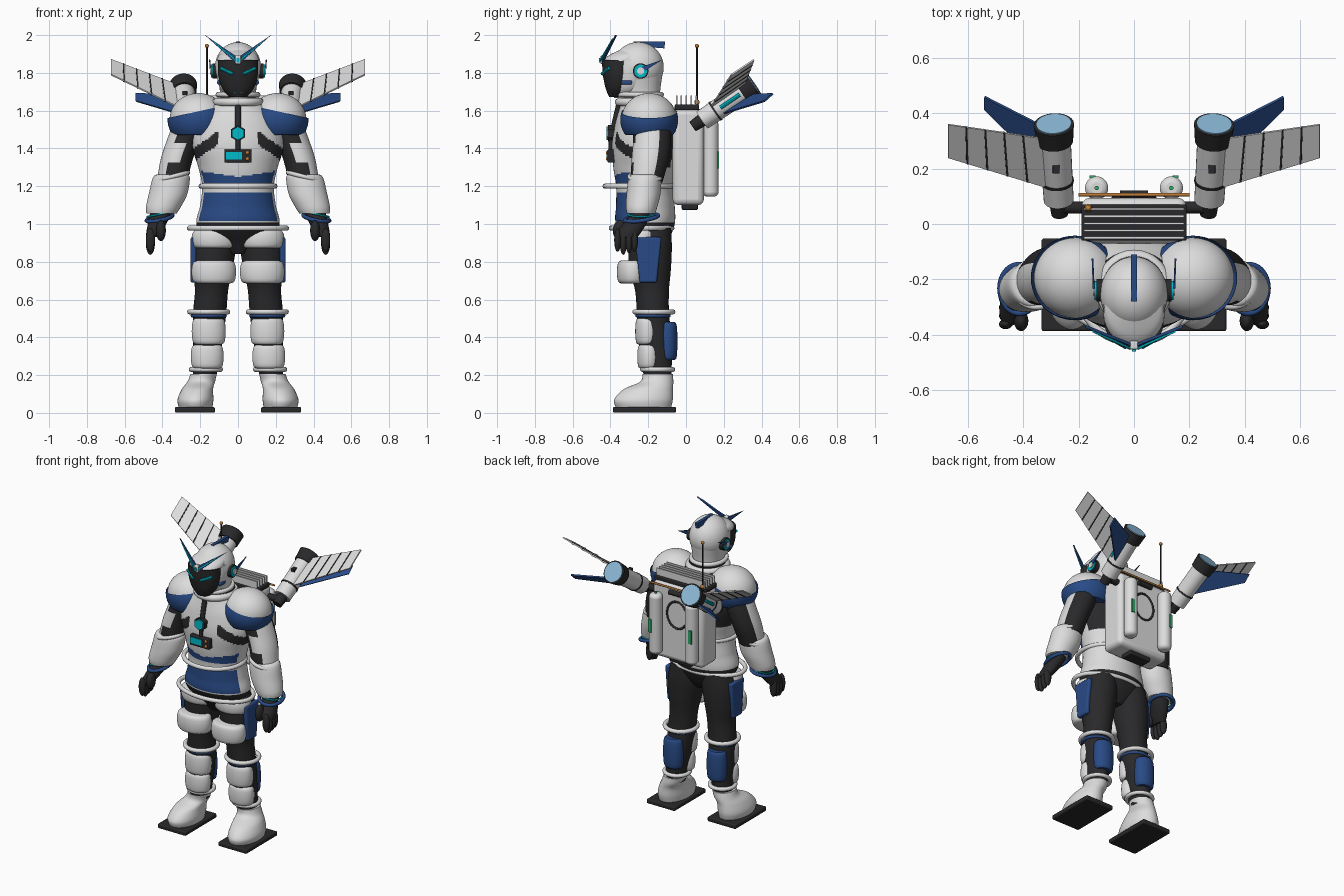
import bpy, bmesh, math
from mathutils import Vector, Matrix

if "Cube" in bpy.data.objects:
    bpy.data.objects.remove(bpy.data.objects["Cube"], do_unlink=True)

def material(name, *rgb):
    m = bpy.data.materials.new(name)
    m.use_nodes = True
    m.diffuse_color = m.node_tree.nodes["Principled BSDF"].inputs["Base Color"].default_value = (*rgb, 1)
    return m

WHITE = material("suit white", .72, .72, .72)
DARK = material("rubber black", .022, .022, .024)
BLUE = material("armour blue", .022, .07, .24)
CYAN = material("glow cyan", .0, .5, .6)
LENS = material("nozzle light blue", .26, .48, .68)
ORANGE = material("copper orange", .5, .2, .04)
GREEN = material("indicator green", .03, .4, .15)

# Turn a bmesh into a shaded object; rule picks a material per face
def finish(name, bm, mats, rule=None, mirror=False, bevel=0):
    bmesh.ops.recalc_face_normals(bm, faces=bm.faces)
    for f in bm.faces:
        f.smooth = True
        f.material_index = rule(f.calc_center_median(), f.normal) if rule else 0
    me = bpy.data.meshes.new(name)
    bm.to_mesh(me)
    bm.free()
    for m in mats if isinstance(mats, tuple) else (mats,):
        me.materials.append(m)
    me.set_sharp_from_angle(angle=math.radians(40))
    ob = bpy.data.objects.new(name, me)
    bpy.context.collection.objects.link(ob)
    if bevel:
        mod = ob.modifiers.new("bevel", 'BEVEL')
        mod.width, mod.segments = bevel, 3
    if mirror:
        ob.modifiers.new("mirror", 'MIRROR').use_mirror_merge = False

# Join rows of points into a capped tube, or a closed loop
def skin(name, rows, loop, mats, rule=None, mirror=False):
    bm = bmesh.new()
    rows = [[bm.verts.new(p) for p in row] for row in rows]
    for lo, hi in zip(rows, rows[1:] + (rows[:1] if loop else [])):
        for i in range(len(lo)):
            bm.faces.new((lo[i - 1], lo[i], hi[i], hi[i - 1]))
    for row in () if loop else (rows[0], rows[-1]):
        bm.faces.new(row)
    finish(name, bm, mats, rule, mirror)

# Smooth stack of elliptical sections given as (x, y, z, rx, ry)
def loft(name, secs, mats, rule=None, mirror=False, n=48, sub=8):
    secs = [Vector(s) for s in secs]
    ends, rows = secs[:1] + secs + secs[-1:], []
    for a, b, c, d in zip(ends, ends[1:], ends[2:], ends[3:]):
        for t in (k / sub for k in range(sub)):
            rows.append(b + (c - a) * (t / 2) + (a * 2 - b * 5 + c * 4 - d) * (t * t / 2)
                        + (b * 3 - a - c * 3 + d) * (t ** 3 / 2))
    turn = [(math.cos(i * math.tau / n), math.sin(i * math.tau / n)) for i in range(n)]
    skin(name, [[(x + rx * u, y + ry * v, z) for u, v in turn] for x, y, z, rx, ry in rows + secs[-1:]],
         False, mats, rule, mirror)

# Mirrored rounded armour segment
def pad(name, x, y, z, rx, ry, h, mat):
    shape = ((-1, .75), (-.8, .93), (0, 1), (.8, .93), (1, .75))
    loft(name, [(x, y, z + h * k, rx * s, ry * s) for k, s in shape], mat, None, True, sub=3)

def ring(name, loc, rx, ry, r, mat, mirror=False, tilt=(0, 0), n=48, m=10):
    rot = Matrix.Translation(loc) @ Matrix.Rotation(tilt[0], 4, 'X') @ Matrix.Rotation(tilt[1], 4, 'Y')
    tube = [(r * math.cos(j * math.tau / m), r * math.sin(j * math.tau / m)) for j in range(m)]
    skin(name, [[rot @ Vector(((rx + o) * math.cos(a), (ry + o) * math.sin(a), h)) for o, h in tube]
                for a in (i * math.tau / n for i in range(n))], True, mat, None, mirror)

def plate(name, pts, thick, mat, mirror=True):
    pts = [Vector(p) for p in pts]
    off = (pts[1] - pts[0]).cross(pts[2] - pts[0]).normalized() * (thick / 2)
    skin(name, [[p + off for p in pts], [p - off for p in pts]], False, mat, None, mirror)

def box(name, loc, size, mat, mirror=False, bevel=.006, taper=1):
    bm = bmesh.new()
    for v in bmesh.ops.create_cube(bm, size=1)["verts"]:
        k = taper if v.co.z < 0 else 1
        v.co = Vector((v.co.x * size[0], v.co.y * size[1] * k, v.co.z * size[2])) + Vector(loc)
    finish(name, bm, mat, None, mirror, bevel)

def rod(name, a, b, r, mat, r2=None, mirror=False, sides=28, bevel=0):
    a, b, bm = Vector(a), Vector(b), bmesh.new()
    place = Matrix.Translation((a + b) / 2) @ (b - a).to_track_quat('Z', 'Y').to_matrix().to_4x4()
    bmesh.ops.create_cone(bm, cap_ends=True, segments=sides, radius1=r, radius2=r2 or r, depth=(b - a).length, matrix=place)
    finish(name, bm, mat, None, mirror, bevel)

# Ellipsoid, flattened below floor and opened above the cut plane
def ball(name, loc, radii, mat, mirror=False, floor=-9, cut=None):
    bm = bmesh.new()
    place = Matrix.Translation(loc) @ Matrix.Diagonal((*radii, 1))
    for v in bmesh.ops.create_uvsphere(bm, u_segments=48, v_segments=32, radius=1, matrix=place)["verts"]:
        v.co.z = max(v.co.z, floor)
    if cut:
        geom = bm.verts[:] + bm.edges[:] + bm.faces[:]
        bmesh.ops.bisect_plane(bm, geom=geom, plane_co=cut[0], plane_no=cut[1], clear_outer=True)
    finish(name, bm, mat, None, mirror)

# Torso: black hips, blue belly and rib band, white chest, black flanks and armpit creases
def torso_rule(c, n):
    x = abs(c.x)
    if c.z < 1.17 or 1.215 < c.z < 1.25 + x * .15:
        return 1 if c.z < 1.01 else 2 if c.y < -.27 and c.z > 1.02 else 0
    crease = x > .1 and c.y < -.2 and abs(c.z - 1.53 + .7 * x) < .035
    return int(crease or c.z > 1.3 and c.y > -.19 and x > .12 or c.z > 1.63)

loft("torso", [(0, -.2, .84, .05, .06), (0, -.2, .9, .17, .1), (0, -.215, 1, .22, .155), (0, -.215, 1.1, .2, .155),
               (0, -.22, 1.2, .19, .15), (0, -.22, 1.3, .21, .165), (0, -.22, 1.42, .245, .172),
               (0, -.215, 1.53, .225, .16), (0, -.22, 1.62, .155, .13), (0, -.23, 1.67, .11, .11)],
     (WHITE, DARK, BLUE), torso_rule, n=128, sub=12)
ring("waist_ring", (0, -.25, 1.2), .195, .178, .014, WHITE)
ring("hip_ring", (0, -.235, .978), .257, .16, .014, WHITE)

# Chest controls
rod("chest_hose_upper", (0, -.35, 1.65), (0, -.385, 1.5), .016, DARK)
rod("chest_hose_lower", (0, -.395, 1.5), (0, -.395, 1.37), .014, DARK)
rod("core_rim", (0, -.37, 1.48), (0, -.412, 1.48), .043, DARK, sides=6)
rod("core_light", (0, -.4, 1.48), (0, -.422, 1.48), .036, CYAN, sides=6)
box("control_box", (0, -.39, 1.36), (.145, .05, .07), DARK)
box("control_screen", (-.022, -.416, 1.362), (.085, .008, .04), CYAN, bevel=0)
for z in (1.345, 1.378):
    ball("control_button", (.05, -.416, z), (.01, .008, .01), ORANGE)

# Helmet, collar, jaw and mask
ring("collar_lower", (0, -.235, 1.645), .115, .12, .022, WHITE)
ring("collar_upper", (0, -.245, 1.685), .105, .115, .014, WHITE)
loft("helmet_neck", [(0, -.24, 1.64, .09, .1), (0, -.245, 1.72, .098, .11), (0, -.25, 1.82, .118, .13)], WHITE)
ball("helmet", (0, -.253, 1.83), (.122, .135, .133), WHITE)
loft("jaw", [(0, -.315, 1.668, .05, .065), (0, -.3, 1.72, .096, .088), (0, -.285, 1.8, .114, .105),
             (0, -.28, 1.87, .113, .105)], WHITE)
loft("mask", [(0, -.365, 1.672, .045, .042), (0, -.362, 1.72, .085, .064), (0, -.36, 1.79, .105, .08),
              (0, -.36, 1.867, .106, .085)], DARK)
loft("mask_brow", [(0, -.325, 1.864, .11, .115), (0, -.305, 1.895, .1, .1), (0, -.27, 1.93, .05, .06)], WHITE)
rod("eye_slits", (.028, -.444, 1.795), (.092, -.408, 1.825), .009, CYAN, mirror=True, sides=8)
box("chin_light", (0, -.41, 1.697), (.045, .012, .014), CYAN)
box("cheek_notches", (.1, -.315, 1.75), (.02, .06, .022), BLUE, True)
plate("brow_blades", [(.008, -.445, 1.85), (.175, -.37, 2), (.035, -.425, 1.905), (.004, -.44, 1.885)], .01, BLUE)
plate("blade_lights", [(.012, -.452, 1.862), (.15, -.387, 1.982), (.02, -.446, 1.882)], .008, CYAN)
box("brow_boss", (0, -.438, 1.87), (.03, .03, .045), WHITE)
box("brow_gem", (0, -.456, 1.868), (.014, .008, .024), CYAN, bevel=0)
plate("crest", [(0, -.28, 1.967), (0, -.11, 1.967), (0, -.115, 1.93), (0, -.25, 1.94)], .02, BLUE, False)
for name, reach, r, mat in (("hubs", .136, .041, DARK), ("lights", .142, .034, CYAN), ("caps", .149, .019, WHITE)):
    rod("ear_" + name, (.1, -.24, 1.81), (reach, -.24, 1.81), r, mat, mirror=True)
plate("ear_fins", [(.146, -.235, 1.832), (.146, -.215, 1.812), (.15, -.125, 1.87)], .006, BLUE)

# Shoulder domes wrapped by slanted blue shells
ball("shoulder_domes", (.21, -.195, 1.555), (.152, .146, .138), WHITE, True, floor=1.48)
ball("shoulder_shells", (.213, -.195, 1.552), (.16, .153, .143), BLUE, True, 1.472, ((.34, -.19, 1.568), (.22, 0, 1)))

# Arms: white outside, black behind and at the inner joints
def arm_rule(c, n):
    return int(n.y > .3 or n.x < -.35 or n.x < .55 and not 1.325 < c.z < 1.43)

loft("upper_arms", [(.25, -.18, 1.54, .09, .1), (.29, -.18, 1.44, .088, .1), (.325, -.19, 1.34, .085, .098),
                    (.35, -.21, 1.22, .08, .085)], (WHITE, DARK), arm_rule, True)
loft("forearms", [(.35, -.215, 1.262, .06, .06), (.352, -.217, 1.25, .096, .085), (.37, -.225, 1.16, .102, .09),
                  (.395, -.235, 1.09, .092, .083), (.405, -.238, 1.055, .08, .075)], WHITE, mirror=True)
ring("elbow_rims", (.352, -.217, 1.25), .09, .082, .012, WHITE, True, (0, .25))
ring("wrist_cuffs", (.415, -.235, 1.032), .07, .088, .011, BLUE, True, (.15, .2))
ring("wrist_lights", (.408, -.238, 1.053), .074, .07, .005, CYAN, True, (0, .2))
loft("hands", [(.41, -.24, 1.06, .055, .05), (.425, -.265, 1.01, .05, .06), (.445, -.3, .96, .04, .065),
               (.458, -.315, .93, .028, .058)], DARK, mirror=True)
for i in range(4):
    ball("finger", (.464, -.272 - i * .03, .915 - .008 * (i % 3)), (.024, .018, .062), DARK, True)
ball("thumbs", (.408, -.35, .965), (.026, .037, .055), DARK, True)

# Legs: black undersuit with white front pads and blue outer plates
loft("legs", [(.115, -.19, .98, .1, .11), (.125, -.19, .88, .115, .115), (.135, -.19, .76, .105, .11),
              (.14, -.18, .65, .088, .09), (.15, -.175, .53, .088, .085), (.158, -.165, .4, .08, .088),
              (.168, -.155, .27, .068, .08), (.18, -.15, .17, .06, .07)], DARK, mirror=True)
pad("upper_thigh_pads", .124, -.235, .92, .122, .095, .048, WHITE)
pad("lower_thigh_pads", .128, -.283, .746, .118, .083, .06, WHITE)
pad("upper_shin_pads", .155, -.203, .432, .09, .066, .07, WHITE)
pad("lower_shin_pads", .163, -.196, .298, .087, .062, .062, WHITE)
ring("knee_rings", (.155, -.17, .535), .1, .1, .014, WHITE, True)
ring("knee_trim", (.155, -.175, .515), .086, .084, .01, BLUE, True)
ring("ankle_rings", (.17, -.15, .23), .078, .08, .013, WHITE, True)
box("thigh_plates", (.236, -.2, .81), (.03, .14, .24), BLUE, True, .01, .65)
pad("calf_plates", .163, -.098, .38, .068, .053, .1, BLUE)
loft("boots", [(.225, -.225, .025, .088, .145), (.225, -.225, .07, .095, .155), (.215, -.2, .125, .083, .13),
               (.195, -.155, .165, .073, .088), (.182, -.15, .205, .07, .08)], WHITE, mirror=True)
box("soles", (.228, -.22, .016), (.212, .335, .03), DARK, True, .008)

# Backpack
box("backpack", (0, .012, 1.355), (.38, .165, .51), WHITE, bevel=.03)
box("backpack_port", (0, .02, 1.095), (.16, .085, .04), DARK)
box("cooler_base", (0, .005, 1.618), (.38, .13, .03), DARK)
for i in range(5):
    box("cooler_fin", (0, -.05 + i * .026, 1.65), (.36, .008, .06), WHITE, bevel=0)
ring("backpack_hatch", (0, .094, 1.42), .075, .09, .007, DARK, tilt=(math.pi / 2, 0))
rod("backpack_handle", (-.05, .105, 1.57), (.05, .105, 1.57), .016, DARK)
rod("copper_pipe", (-.2, .106, 1.6), (.2, .106, 1.6), .006, ORANGE)
rod("tanks", (.135, .13, 1.145), (.135, .13, 1.55), .042, WHITE, mirror=True, bevel=.022)
rod("tank_valves", (.135, .13, 1.54), (.135, .13, 1.56), .008, GREEN, mirror=True)
box("tank_lights", (.15, .171, 1.34), (.022, .01, .09), GREEN, True, 0)
rod("antenna_mast", (-.165, .058, 1.62), (-.165, .058, 1.94), .005, DARK)
for name, z, r in (("tip", 1.943, .011), ("base", 1.645, .014)):
    ball("antenna_" + name, (-.165, .058, z), (r, r, r), ORANGE)

# Thrusters, measured along one tilted axis
def along(t, side=0, up=0):
    return Vector((.272, .085, 1.55)).lerp((.29, .362, 1.738), t) + Vector((side, -.56 * up, .83 * up))

rod("thruster_mounts", (.18, .06, 1.54), (.27, .06, 1.54), .022, DARK, mirror=True)
for name, start, end, r, mat, r2 in (
        ("tails", -.18, .02, .03, DARK, .036), ("bodies", 0, .8, .054, WHITE, .058), ("bands", .24, .27, .059, DARK, .059),
        ("nozzles", .77, .99, .066, DARK, .073), ("lenses", .97, 1.005, .064, LENS, .064)):
    rod("thruster_" + name, along(start), along(end), r, mat, r2, True)
box("thruster_vents", along(.52, up=.055), (.026, .032, .022), DARK, True, .003)
rod("thruster_strips", along(.35, .052), along(.72, .054), .012, CYAN, mirror=True, sides=8)

# Wings with black panel lines, and blue lower fins
def wing_strip(name, a, b, thick, mat):
    lead = [Vector((.31, .13, 1.615)).lerp((.672, .24, 1.79), t) for t in (a, b)]
    trail = [Vector((.33, .31, 1.74)).lerp((.672, .36, 1.87), t) for t in (b, a)]
    plate(name, lead + trail, thick, mat)

wing_strip("wings", 0, 1, .008, WHITE)
for t in (.2, .4, .6, .8):
    wing_strip("wing_panel_line", t, t + .02, .013, DARK)
plate("lower_fins", [(.32, .2, 1.585), (.54, .415, 1.65), (.54, .46, 1.69), (.325, .35, 1.685)], .01, BLUE)
